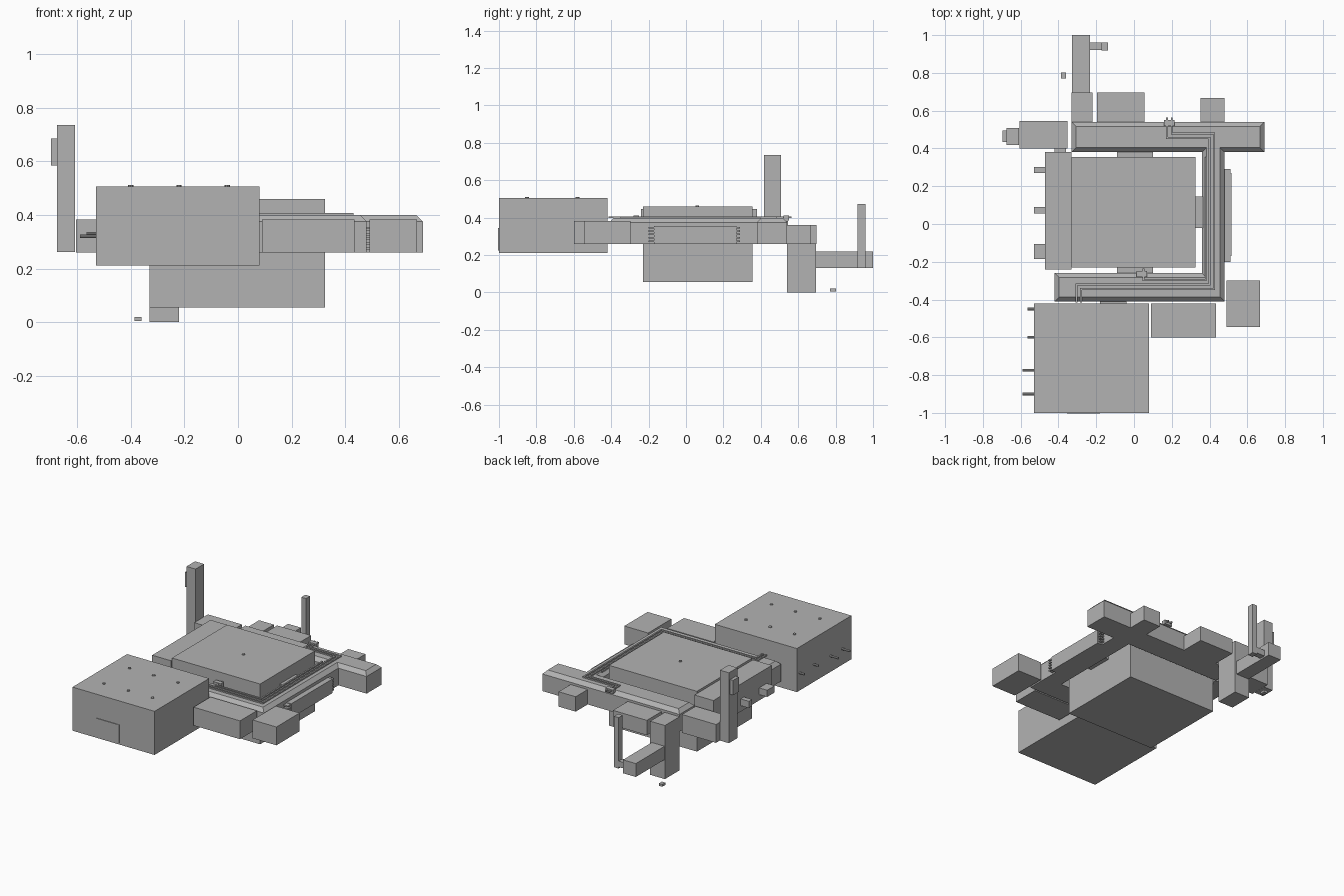
import bpy, bmesh
from mathutils import Vector

cube = bpy.data.objects.get("Cube")
if cube:
    bpy.data.objects.remove(cube, do_unlink=True)

GREY = (0.45, 0.45, 0.45, 1)
mat = bpy.data.materials.new("plain grey")
mat.use_nodes = True
mat.diffuse_color = GREY
mat.node_tree.nodes["Principled BSDF"].inputs["Base Color"].default_value = GREY


def finish(name, bm):
    bmesh.ops.recalc_face_normals(bm, faces=bm.faces)
    mesh = bpy.data.meshes.new(name)
    bm.to_mesh(mesh)
    bm.free()
    mesh.materials.append(mat)
    obj = bpy.data.objects.new(name, mesh)
    bpy.context.collection.objects.link(obj)
    return obj


def add_box(bm, x, y, z):
    """Add a box given its (low, high) range on each axis."""
    made = bmesh.ops.create_cube(bm, size=1)["verts"]
    for v in made:
        v.co = Vector([sum(r) / 2 + c * (r[1] - r[0]) for r, c in zip((x, y, z), v.co)])


def box(name, x, y, z):
    bm = bmesh.new()
    add_box(bm, x, y, z)
    return finish(name, bm)


def pegs(name, spots, radius, length, axis="z"):
    """Short round pegs standing on the given points."""
    bm = bmesh.new()
    for p in spots:
        made = bmesh.ops.create_cone(bm, cap_ends=True, segments=10, radius1=radius,
                                     radius2=radius, depth=length)["verts"]
        for v in made:
            c = v.co.copy()
            v.co = Vector(p) + (Vector((c.z, c.x, c.y)) if axis == "x" else c)
    return finish(name, bm)


# C-shaped duct frame with a chamfered top rim
outline = [(-0.42, -0.41), (0.48, -0.41), (0.48, 0.38), (0.69, 0.38), (0.69, 0.54),
           (-0.33, 0.54), (-0.33, 0.38), (0.36, 0.38), (0.36, -0.26), (-0.42, -0.26)]
bm = bmesh.new()
base = bm.faces.new([bm.verts.new((x, y, 0.26)) for x, y in outline])
ext = bmesh.ops.extrude_face_region(bm, geom=[base], use_keep_orig=True)["geom"]
for v in [g for g in ext if isinstance(g, bmesh.types.BMVert)]:
    v.co.z = 0.375
bmesh.ops.recalc_face_normals(bm, faces=bm.faces)
top = max(bm.faces, key=lambda f: f.calc_center_median().z)
bmesh.ops.inset_region(bm, faces=[top], thickness=0.024, depth=0.024, use_even_offset=True)
finish("duct_frame", bm)

# Main bodies
box("central_tank", (-0.33, 0.325), (-0.23, 0.355), (0.055, 0.46))
box("front_cabinet", (-0.53, 0.08), (-1, -0.42), (0.212, 0.505))
box("side_slab", (-0.47, -0.33), (-0.24, 0.38), (0.26, 0.445))

# Boxes around the frame
box("front_box", (0.09, 0.435), (-0.6, -0.42), (0.26, 0.383))
box("front_corner_box", (0.49, 0.667), (-0.545, -0.298), (0.26, 0.383))
box("back_box", (-0.197, 0.055), (0.54, 0.697), (0.26, 0.36))
box("back_corner_box", (0.353, 0.48), (0.54, 0.667), (0.26, 0.36))
box("side_box", (0.48, 0.515), (-0.17, 0.27), (0.26, 0.355))
box("pillar_box", (-0.605, -0.352), (0.4, 0.545), (0.26, 0.383))

# Pillar with its side panel
box("pillar", (-0.675, -0.608), (0.418, 0.508), (0.262, 0.735))
box("pillar_panel", (-0.697, -0.675), (0.435, 0.495), (0.585, 0.685))

# Back column, arm and post
box("back_column", (-0.33, -0.22), (0.54, 0.695), (0.0, 0.36))
box("back_arm", (-0.327, -0.232), (0.695, 1), (0.13, 0.22))
box("post_bracket", (-0.232, -0.165), (0.92, 0.96), (0.14, 0.18))
box("post", (-0.172, -0.137), (0.918, 0.96), (0.13, 0.472))
box("foot_block", (-0.386, -0.36), (0.77, 0.803), (0.005, 0.02))

# Small connecting pieces
box("front_link", (-0.18, -0.04), (-0.425, -0.4), (0.28, 0.36))
box("slab_link", (-0.42, -0.36), (0.375, 0.41), (0.28, 0.37))
box("tank_side_link", (0.32, 0.365), (-0.02, 0.145), (0.27, 0.38))
for name, y in (("tank_back_link", (0.35, 0.385)), ("tank_front_link", (-0.265, -0.225))):
    box(name, (-0.09, 0.1), y, (0.28, 0.36))

# Ribs at both ends of the side box
bm = bmesh.new()
for y in (-0.185, 0.275):
    for i in range(5):
        z = 0.27 + i * 0.018
        add_box(bm, (0.478, 0.512), (y - 0.015, y + 0.015), (z, z + 0.009))
finish("side_ribs", bm)

# Brackets on the outer slab wall
bm = bmesh.new()
for y0, y1 in ((-0.185, -0.105), (0.055, 0.09), (0.27, 0.303)):
    add_box(bm, (-0.53, -0.465), (y0, y1), (0.3, 0.345))
finish("slab_brackets", bm)

# Cabinet fittings
box("cabinet_door", (-0.355, -0.18), (-1.004, -0.995), (0.225, 0.345))
pegs("cabinet_short_pegs", [(-0.54, y, 0.33) for y in (-0.6, -0.45)], 0.007, 0.05, "x")
pegs("cabinet_long_pegs", [(-0.555, y, 0.32) for y in (-0.9, -0.775)], 0.007, 0.07, "x")
pegs("cabinet_bolts", [(x, y, 0.505) for x in (-0.4, -0.22, -0.04) for y in (-0.85, -0.58)],
     0.01, 0.012)
pegs("tank_bolt", [(0, 0.06, 0.46)], 0.01, 0.012)


# Thin square conduits along the frame
def conduit(name, points, z=0.402, half=0.005):
    bm = bmesh.new()
    for (ax, ay), (bx, by) in zip(points, points[1:]):
        add_box(bm, (min(ax, bx) - half, max(ax, bx) + half),
                (min(ay, by) - half, max(ay, by) + half), (z - half, z + half))
    finish(name, bm)


for i in range(2):
    d = i * 0.025
    conduit(f"conduit_{i + 1}", [(0.2 - d, 0.56), (0.2 - d, 0.48 - d), (0.425 - d, 0.48 - d),
                                 (0.425 - d, -0.345 + d), (-0.28 - d, -0.345 + d),
                                 (-0.28 - d, -0.41)])
conduit("conduit_3", [(0.05, -0.24), (0.05, -0.298), (0.38, -0.298), (0.38, 0.35)])

# Clamps where the conduits leave the frame
for name, x, y in (("back_clamp", 0.187, 0.535), ("front_clamp", 0.04, -0.265)):
    box(name, (x - 0.028, x + 0.028), (y - 0.015, y + 0.015), (0.385, 0.412))
